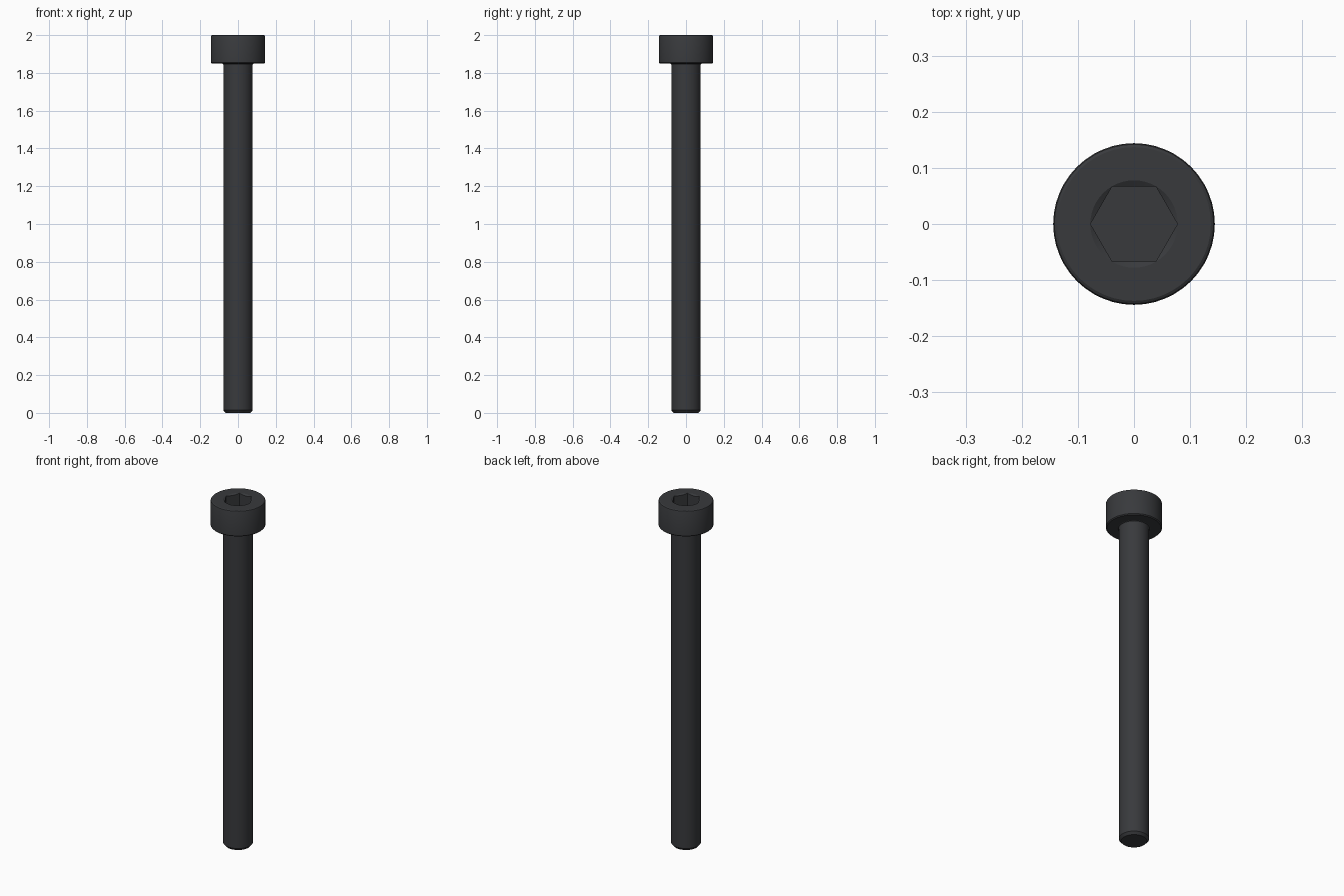
import bpy, bmesh, math

if "Cube" in bpy.data.objects:
    bpy.data.objects.remove(bpy.data.objects["Cube"])

SEGMENTS = 48


def lathe(name, profile, segments, turn=0.0):
    """Closed solid of revolution around z from (radius, z) pairs, bottom to top."""
    bm = bmesh.new()
    rings = []
    for r, z in profile:
        rings.append([bm.verts.new((r * math.cos(turn + 2 * math.pi * i / segments),
                                    r * math.sin(turn + 2 * math.pi * i / segments), z))
                      for i in range(segments)])
    for low, high in zip(rings, rings[1:]):
        for i in range(segments):
            j = (i + 1) % segments
            bm.faces.new((low[i], low[j], high[j], high[i]))
    bm.faces.new(rings[0][::-1])
    bm.faces.new(rings[-1])
    mesh = bpy.data.meshes.new(name)
    bm.to_mesh(mesh)
    bm.free()
    obj = bpy.data.objects.new(name, mesh)
    bpy.context.collection.objects.link(obj)
    return obj


# Screw body: chamfered tip, plain shank, small under-head fillet, cylindrical head
screw = lathe("cap_screw", [
    (0.066, 0.0), (0.078, 0.014),
    (0.078, 1.844), (0.080, 1.848), (0.084, 1.85),
    (0.139, 1.85), (0.144, 1.855),
    (0.144, 1.992), (0.142, 1.997), (0.137, 2.0)], SEGMENTS)

# Hexagonal socket and its countersunk mouth
hexagon = lathe("socket_cutter", [(0.0775, 1.925), (0.0775, 2.05)], 6)
mouth = lathe("mouth_cutter", [(0.0655, 1.993), (0.0778, 2.0), (0.0778, 2.03)], SEGMENTS)

for cutter in (hexagon, mouth):
    cut = screw.modifiers.new(cutter.name, 'BOOLEAN')
    cut.operation = 'DIFFERENCE'
    cut.solver = 'EXACT'
    cut.object = cutter
    bpy.context.view_layer.objects.active = screw
    bpy.ops.object.modifier_apply(modifier=cut.name)
    bpy.data.objects.remove(cutter)

# Dark steel finish
steel = bpy.data.materials.new("dark_steel")
steel.diffuse_color = (0.04, 0.042, 0.046, 1)
steel.use_nodes = True
steel.node_tree.nodes["Principled BSDF"].inputs["Base Color"].default_value = steel.diffuse_color
screw.data.materials.clear()
screw.data.materials.append(steel)

screw.select_set(True)
bpy.ops.object.shade_smooth_by_angle(angle=math.radians(25))
